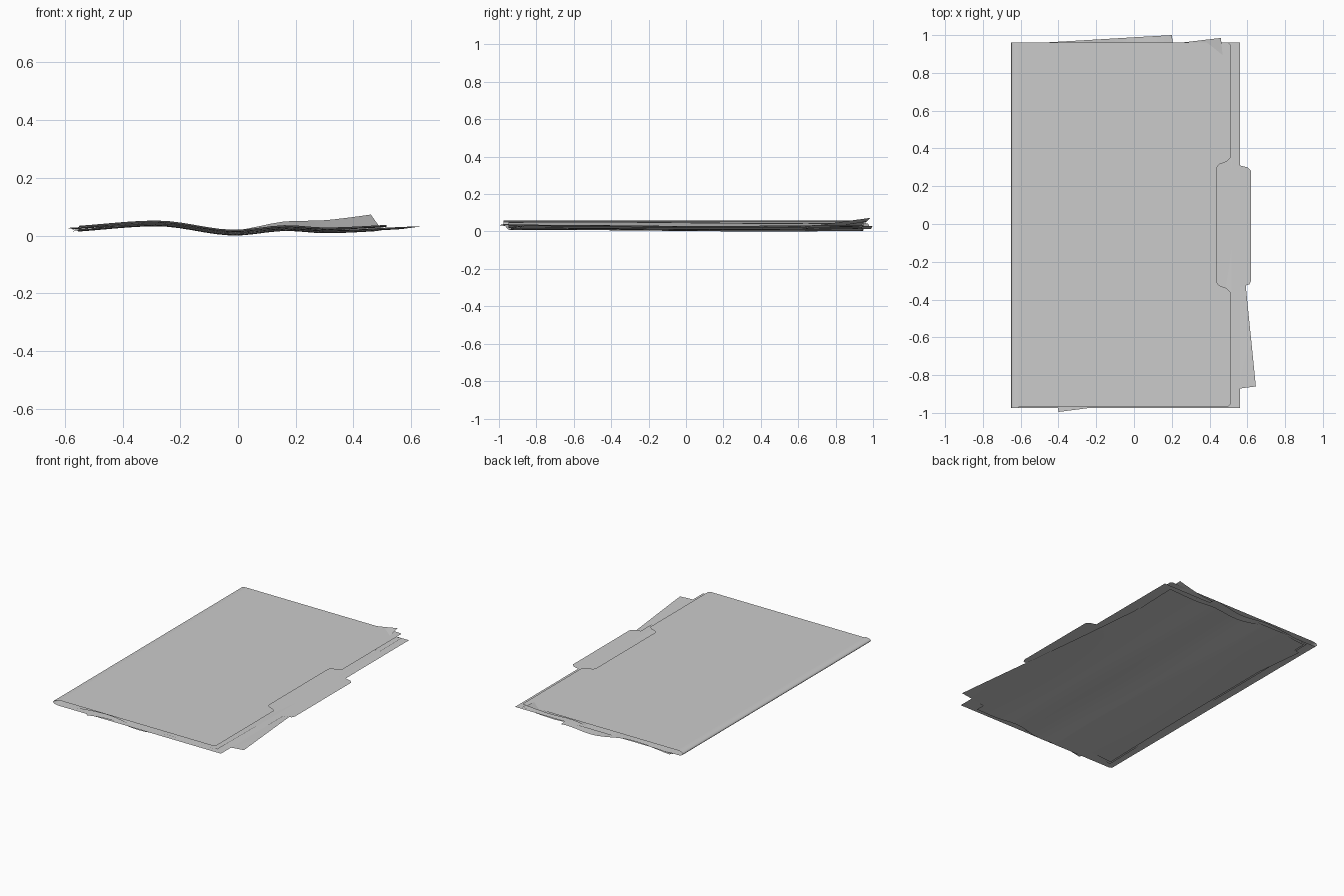
import bpy, bmesh, math
from mathutils import Vector

cube = bpy.data.objects.get("Cube")
if cube:
    bpy.data.objects.remove(cube, do_unlink=True)

# One grey card stock for everything
grey = bpy.data.materials.new("grey card")
grey.use_nodes = True
colour = (0.6, 0.6, 0.6, 1)
grey.diffuse_color = colour
grey.node_tree.nodes["Principled BSDF"].inputs["Base Color"].default_value = colour

FRONT, BACK = -0.975, 0.96
SPINE_X, LOW, HIGH = -0.65, 0.03, 0.06


def finish(name, bm, smooth=True):
    mesh = bpy.data.meshes.new(name)
    bm.to_mesh(mesh)
    bm.free()
    mesh.materials.append(grey)
    for face in mesh.polygons:
        face.use_smooth = smooth
    obj = bpy.data.objects.new(name, mesh)
    bpy.context.collection.objects.link(obj)
    return obj


def cover(name, outline, z, up):
    bm = bmesh.new()
    face = bm.faces.new([bm.verts.new((x, y, z)) for x, y in outline])
    face.normal_update()
    if (face.normal.z > 0) != up:
        face.normal_flip()
    bmesh.ops.triangulate(bm, faces=bm.faces[:])
    finish(name, bm, False)


# Covers: the upper has a thumb notch, the lower an index tab
fold = SPINE_X + 0.04
cover("front_cover", [
    (fold, FRONT), (fold, BACK), (0.50, BACK), (0.51, 0.95),
    (0.51, 0.35), (0.49, 0.33), (0.45, 0.315), (0.44, 0.30),
    (0.44, -0.31), (0.45, -0.325), (0.49, -0.34), (0.51, -0.36),
    (0.51, -0.955), (0.50, -0.965), (fold, -0.965)], HIGH, True)
cover("back_cover", [
    (fold, FRONT), (fold, BACK), (0.56, BACK), (0.56, 0.31),
    (0.60, 0.30), (0.62, 0.28), (0.62, -0.30), (0.61, -0.32),
    (0.56, -0.335), (0.56, FRONT)], LOW, False)

# Rounded fold joining the covers
bm = bmesh.new()
rows = []
for i in range(13):
    a = math.pi / 2 + math.pi * i / 12
    x = fold + 0.04 * math.cos(a)
    z = (LOW + HIGH) / 2 + (HIGH - LOW) / 2 * math.sin(a)
    rows.append([bm.verts.new((x, y, z)) for y in (FRONT, BACK)])
for a, b in zip(rows, rows[1:]):
    bm.faces.new((a[0], a[1], b[1], b[0]))
finish("spine_fold", bm)


# Loose sheets, gently buckled across their width
WAVE = [(-0.65, 0.018), (-0.28, 0.040), (-0.01, 0.008),
        (0.17, 0.024), (0.3, 0.016), (0.65, 0.030)]


def wave(x):
    for (x0, z0), (x1, z1) in zip(WAVE, WAVE[1:]):
        if x <= x1:
            t = (x - x0) / (x1 - x0)
            return z0 + (z1 - z0) * t * t * (3 - 2 * t)
    return WAVE[-1][1]


def sheet(name, corners, lift, ripple, curl=0, n=24):
    a, b, c, d = [Vector(p) for p in corners]
    bm = bmesh.new()
    grid = []
    for i in range(n + 1):
        v = i / n
        row = []
        for j in range(n + 1):
            u = j / n
            p = a.lerp(b, u).lerp(d.lerp(c, u), v)
            z = wave(p.x) + lift + ripple * math.sin(5 * v + 2 * u)
            z += curl * max(0, (u + 3 * v - 3.4) / 0.6)
            row.append(bm.verts.new((p.x, p.y, max(0, z))))
        grid.append(row)
    for r, s in zip(grid, grid[1:]):
        for j in range(n):
            bm.faces.new((r[j], r[j + 1], s[j + 1], s[j]))
    finish(name, bm)


sheet("tilted_sheet", [(-0.40, -0.995), (0.645, -0.86), (0.46, 0.985), (-0.59, 0.86)],
      -0.002, 0.004, 0.05)
sheet("straight_sheet", [(-0.55, -0.95), (0.515, -0.95), (0.515, 0.95), (-0.55, 0.95)],
      0.008, 0.004)
sheet("rear_sheet", [(-0.57, -0.90), (0.46, -0.94), (0.50, 0.94), (-0.55, 0.955)],
      -0.004, 0.004)
sheet("raised_sheet", [(-0.59, -0.93), (0.45, -0.90), (0.20, 1.0), (-0.57, 0.955)],
      0.004, 0.003)
